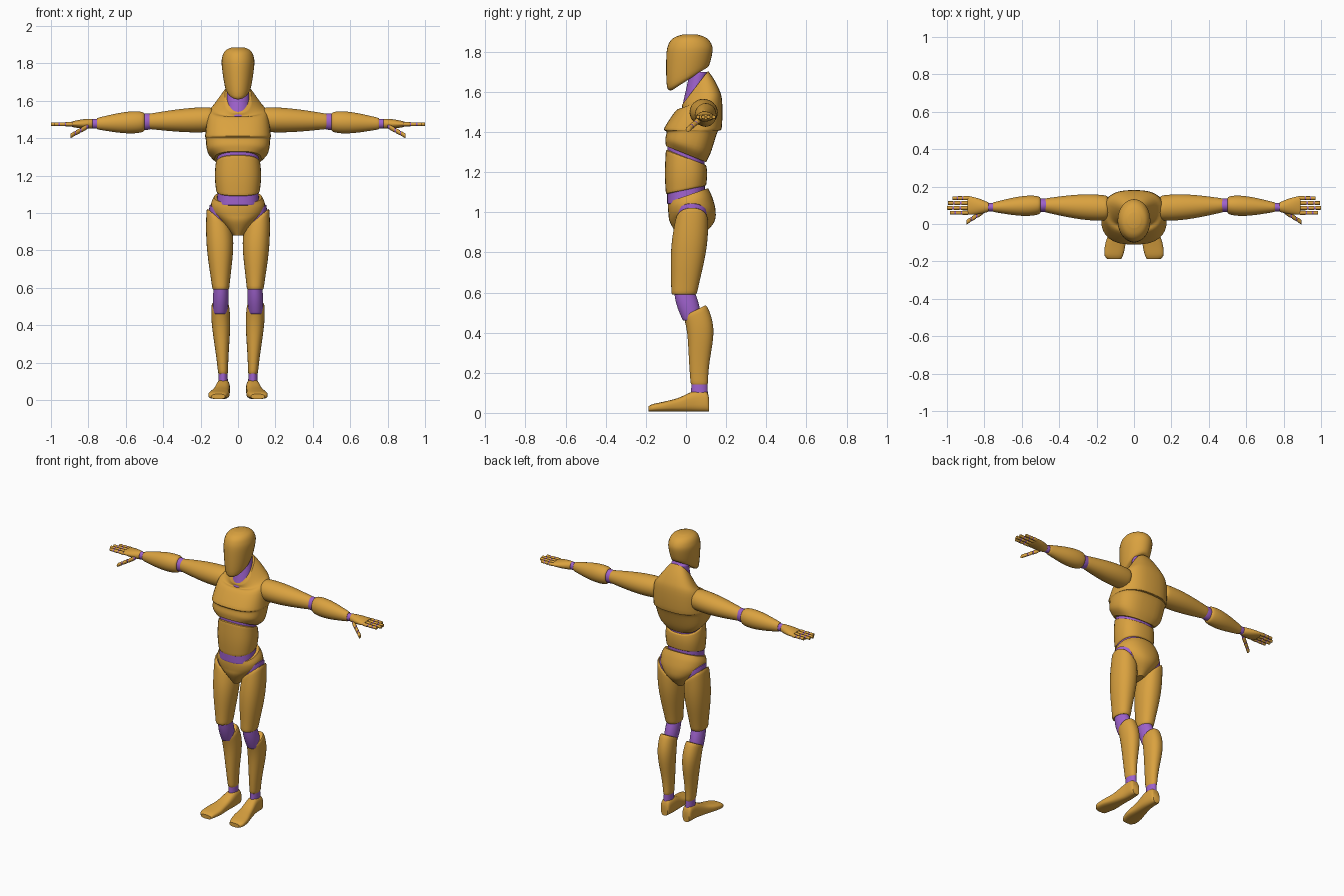
import bpy, bmesh, math
from mathutils import Vector

cube = bpy.data.objects.get("Cube")
if cube:
    bpy.data.objects.remove(cube)


def make_material(name, colour):
    material = bpy.data.materials.new(name)
    material.use_nodes = True
    material.diffuse_color = colour
    shader = material.node_tree.nodes["Principled BSDF"]
    shader.inputs["Base Color"].default_value = colour
    return material


GOLD = make_material("golden shell", (.7, .36, .05, 1))
PURPLE = make_material("purple joint", (.34, .12, .6, 1))


def loft(name, material, axis, rings, power=2, side=1, count=32):
    """Skin superellipse rings of (centre, radii, tilts) strung along an axis."""
    along = "xyz".index(axis)
    across, over = [i for i in range(3) if i != along]
    bm = bmesh.new()
    loops = []
    for centre, radii, tilts in rings:
        loop = []
        for k in range(count):
            angle = math.tau * k / count
            cosine, sine = math.cos(angle), math.sin(angle)
            du = radii[0] * math.copysign(abs(cosine) ** (2 / power), cosine)
            dv = radii[1] * math.copysign(abs(sine) ** (2 / power), sine)
            point = Vector(centre)
            point[across] += du
            point[over] += dv
            point[along] += tilts[0] * du + tilts[1] * dv
            point.x *= side
            loop.append(bm.verts.new(point))
        loops.append(loop)
    for low, high in zip(loops, loops[1:]):
        for k in range(count):
            bm.faces.new((low[k - 1], low[k], high[k], high[k - 1]))
    bm.faces.new(loops[0])
    bm.faces.new(loops[-1])
    bmesh.ops.recalc_face_normals(bm, faces=bm.faces)
    mesh = bpy.data.meshes.new(name)
    bm.to_mesh(mesh)
    bm.free()
    mesh.materials.append(material)
    obj = bpy.data.objects.new(name, mesh)
    bpy.context.collection.objects.link(obj)
    bpy.ops.object.select_all(action="DESELECT")
    obj.select_set(True)
    bpy.context.view_layer.objects.active = obj
    bpy.ops.object.shade_smooth_by_angle(angle=math.radians(40))


def smooth_rows(rows, steps=5):
    """Catmull-Rom interpolation between rows of numbers."""
    padded = [Vector(row) for row in (rows[0], *rows, rows[-1])]
    for a, b, c, d in zip(padded, padded[1:], padded[2:], padded[3:]):
        for k in range(steps):
            f = k / steps
            bend = 2 * a - 5 * b + 4 * c - d + f * (3 * (b - c) + d - a)
            yield b + f / 2 * (c - a + f * bend)
    yield padded[-1]


def torso_part(name, rows, power):
    """Rows: height, depth of centre, half width, half depth, backward tilt."""
    rings = [((0, y, z), (width, depth), (0, tilt))
             for z, y, width, depth, tilt in smooth_rows(rows)]
    loft(name, GOLD, "z", rings, power)


def limb(name, material, axis, start, end, start_size, end_size, swell=(0, 0),
         peak=.5, bow=0, start_tilt=(0, 0), end_tilt=(0, 0), steps=20, **options):
    """Tapered shell that swells like a muscle and has softly rounded rims."""
    start, end = Vector(start), Vector(end)
    start_size, end_size, swell = Vector(start_size), Vector(end_size), Vector(swell)
    start_tilt, end_tilt = Vector(start_tilt), Vector(end_tilt)
    rings = []
    for k in range(steps + 1):
        f = (1 - math.cos(math.pi * k / steps)) / 2
        wave = math.sin(math.pi * f ** (math.log(.5) / math.log(peak)))
        rim = 1 - abs(2 * f - 1) ** 40 / 10
        centre = start.lerp(end, f) + Vector((0, bow * wave, 0))
        size = (start_size.lerp(end_size, f) + swell * wave) * rim
        rings.append((centre, size, start_tilt * (1 - f) ** 3 + end_tilt * f ** 3))
    loft(name, material, axis, rings, **options)


def digit(name, side, start, end, radius):
    """Finger: a thin purple core carrying three golden segments."""
    start, end = Vector(start), Vector(end)

    def piece(label, material, near, far, size):
        limb(name + label, material, "x", start.lerp(end, near), start.lerp(end, far),
             (size, size), (size, size), side=side, count=12, steps=6)

    piece("_core", PURPLE, 0, .95, radius * .8)
    piece("_base", GOLD, .1, .4, radius)
    piece("_middle", GOLD, .46, .7, radius * .95)
    piece("_tip", GOLD, .76, 1, radius * .9)


# Head and torso shells
torso_part("head", [
    (1.66, .01, .05, .08, .65), (1.68, .01, .07, .105, .5), (1.79, .017, .087, .115, .1),
    (1.84, .02, .083, .106, 0), (1.87, .02, .066, .08, 0), (1.885, .02, .035, .04, 0)],
    power=2)
torso_part("chest", [
    (1.29, 0, .125, .1, -.4), (1.33, .01, .163, .113, -.3), (1.4, .03, .173, .127, 0),
    (1.42, .035, .175, .143, 0), (1.53, .065, .16, .115, .2), (1.57, .07, .125, .09, .6),
    (1.62, .045, .07, .065, 1.3)], power=2.6)
torso_part("pelvis", [
    (.88, .02, .026, .06, 0), (.95, .03, .095, .11, 0), (1, .03, .137, .117, .1),
    (1.05, .02, .144, .11, .25), (1.085, .01, .128, .1, .35)], power=2.2)
limb("abdomen", GOLD, "z", start=(0, 0, 1.11), end=(0, 0, 1.275),
     start_size=(.115, .1), end_size=(.118, .1), swell=(.007, .005),
     start_tilt=(0, .22), end_tilt=(0, -.4), power=2.4)

# Joints inside the torso
limb("neck", PURPLE, "z", start=(0, .035, 1.5), end=(0, .065, 1.7),
     start_size=(.068, .06), end_size=(.055, .045))
limb("chest_joint", PURPLE, "z", start=(0, 0, 1.2), end=(0, 0, 1.33),
     start_size=(.112, .092), end_size=(.112, .092), end_tilt=(0, -.4), power=2.4)
limb("waist_joint", PURPLE, "z", start=(0, 0, 1.04), end=(0, 0, 1.14),
     start_size=(.114, .094), end_size=(.108, .094), power=2.4)

for label, side in (("left", 1), ("right", -1)):
    # Leg
    limb(label + "_hip_joint", PURPLE, "z", start=(.1, .03, .92), end=(.095, .03, 1),
         start_size=(.06, .07), end_size=(.058, .075), end_tilt=(.85, 0), side=side)
    limb(label + "_thigh", GOLD, "z", start=(.092, -.01, .59), end=(.1, .03, .97),
         start_size=(.045, .064), end_size=(.068, .08), swell=(.012, .014),
         peak=.6, end_tilt=(.85, 0), power=2.2, side=side)
    limb(label + "_knee", PURPLE, "z", start=(.095, .03, .46), end=(.09, -.01, .61),
         start_size=(.036, .045), end_size=(.038, .05), swell=(.005, .008), side=side)
    limb(label + "_shin", GOLD, "z", start=(.08, .067, .14), end=(.095, .045, .51),
         start_size=(.026, .043), end_size=(.047, .057), swell=(.008, .012),
         peak=.7, bow=.02, end_tilt=(0, .5), power=2.2, side=side)
    limb(label + "_ankle", PURPLE, "z", start=(.08, .067, .09), end=(.08, .067, .15),
         start_size=(.026, .042), end_size=(.024, .04), side=side)

    # Foot rows: depth, centre, half width, half height; every sole is level
    foot = [(.115, .08, .024, .034), (.1, .08, .032, .05), (.04, .08, .037, .051),
            (-.04, .09, .044, .034), (-.11, .1, .054, .025), (-.165, .108, .05, .019),
            (-.188, .105, .036, .013)]
    loft(label + "_foot", GOLD, "y",
         [((x, y, height + .006), (width, height), (0, 0))
          for y, x, width, height in smooth_rows(foot)], power=2.8, side=side)

    # Arm
    limb(label + "_upper_arm", GOLD, "x", start=(.14, .085, 1.5), end=(.48, .1, 1.49),
         start_size=(.064, .064), end_size=(.036, .04), swell=(.014, .009),
         peak=.4, side=side)
    limb(label + "_elbow", PURPLE, "x", start=(.45, .1, 1.49), end=(.53, .1, 1.487),
         start_size=(.033, .036), end_size=(.033, .038), swell=(.004, .007), side=side)
    limb(label + "_forearm", GOLD, "x", start=(.5, .1, 1.487), end=(.755, .09, 1.478),
         start_size=(.042, .048), end_size=(.025, .03), swell=(.017, .016),
         peak=.35, side=side)
    limb(label + "_wrist", PURPLE, "x", start=(.74, .09, 1.478), end=(.79, .09, 1.478),
         start_size=(.022, .025), end_size=(.022, .025), side=side)
    limb(label + "_hand", GOLD, "x", start=(.778, .09, 1.478), end=(.89, .1, 1.475),
         start_size=(.025, .026), end_size=(.05, .014), swell=(.005, .004), side=side)

    # Fingers and thumb
    fingers = {"index": .985, "middle": 1, "ring": .995, "little": .97}
    for i, (finger, reach) in enumerate(fingers.items()):
        y = .06 + .026 * i
        digit(f"{label}_{finger}_finger", side, (.875, y, 1.475), (reach, y, 1.475), .011)
    digit(label + "_thumb", side, (.8, .07, 1.465), (.895, .01, 1.413), .014)
